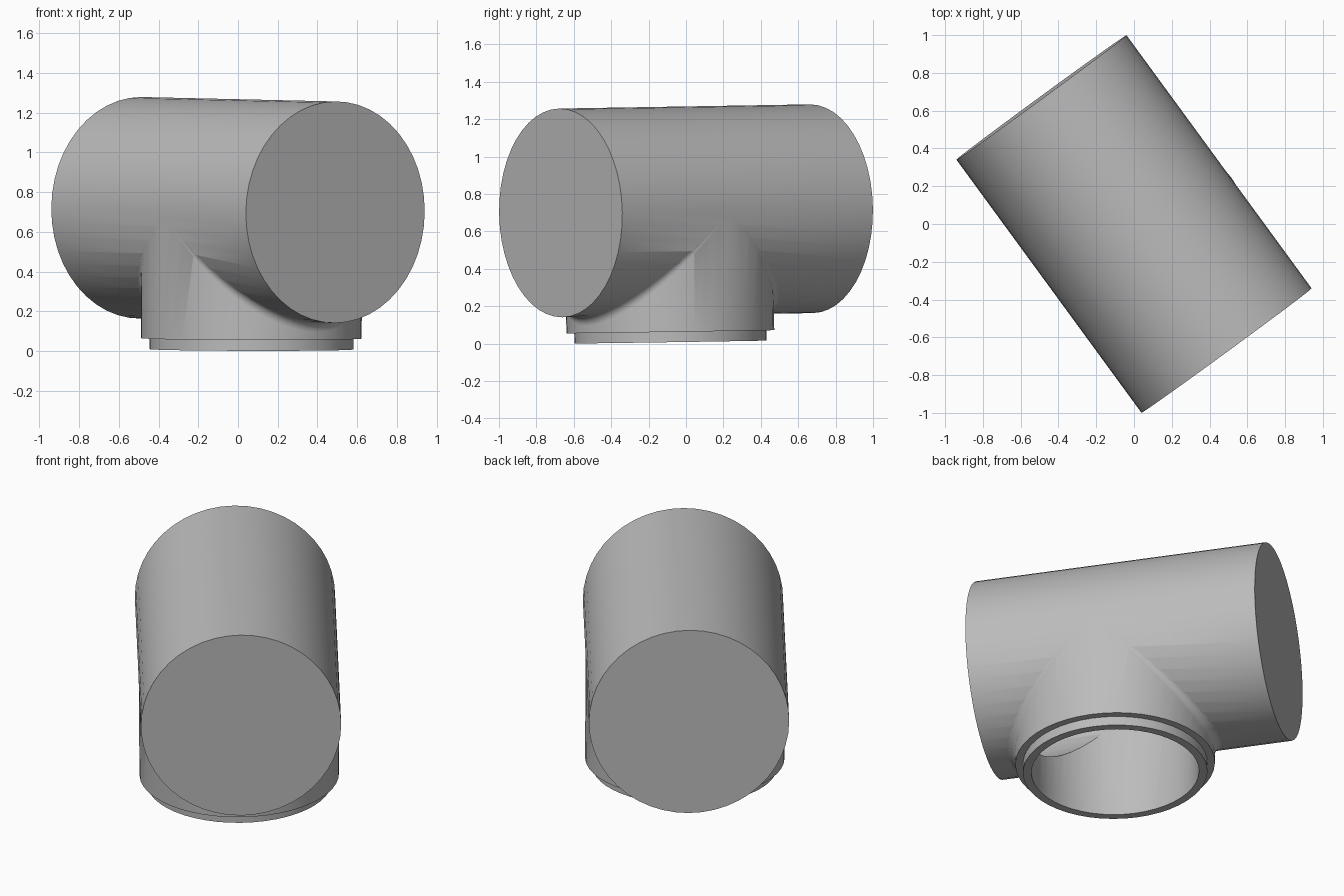
import bpy, bmesh, math
from mathutils import Matrix, Vector

cube = bpy.data.objects.get("Cube")
if cube:
    bpy.data.objects.remove(cube, do_unlink=True)

SIDES = 48
RUN_R, BRANCH_R, LIP_R, BORE_R = 0.558, 0.556, 0.514, 0.469
HALF_RUN, BRANCH_X = 0.83, 0.116
FILLET = 0.045

grey = bpy.data.materials.new("pipe grey")
grey.use_nodes = True
grey.diffuse_color = (0.5, 0.5, 0.5, 1)
grey.node_tree.nodes["Principled BSDF"].inputs["Base Color"].default_value = (0.5, 0.5, 0.5, 1)

# Local frame of the fitting: X along the run, Z opposite to the branch
up = Vector((0.0019, -0.0153, 1)).normalized()
along = Vector((0.59, -0.807, 0))
along = (along - up * along.dot(up)).normalized()
side = up.cross(along)
frame = Matrix((along, side, up)).transposed().to_4x4()
frame.translation = (0, 0, 0.71)

run_axis = Matrix.Rotation(math.pi / 2, 4, "Y")
branch_axis = Matrix.Translation((BRANCH_X, 0, 0))


def add_object(name, bm):
    bmesh.ops.recalc_face_normals(bm, faces=bm.faces)
    mesh = bpy.data.meshes.new(name)
    bm.to_mesh(mesh)
    bm.free()
    mesh.materials.append(grey)
    obj = bpy.data.objects.new(name, mesh)
    bpy.context.collection.objects.link(obj)
    obj.matrix_world = frame
    return obj


def lathe(name, profile, axis):
    """Closed solid turned from (radius, height) points."""
    bm = bmesh.new()
    rings = []
    for r, z in profile:
        angles = [math.tau * i / SIDES for i in range(SIDES)]
        rings.append([bm.verts.new(axis @ Vector((r * math.cos(a), r * math.sin(a), z))) for a in angles])
    for low, high in zip(rings, rings[1:]):
        for i in range(SIDES):
            j = (i + 1) % SIDES
            bm.faces.new((low[i], low[j], high[j], high[i]))
    bm.faces.new(rings[0])
    bm.faces.new(rings[-1])
    return add_object(name, bm)


def select_only(obj):
    bpy.ops.object.select_all(action="DESELECT")
    obj.select_set(True)
    bpy.context.view_layer.objects.active = obj


def combine(target, tool, operation):
    mod = target.modifiers.new(operation.lower(), "BOOLEAN")
    mod.operation, mod.object, mod.solver = operation, tool, "EXACT"
    select_only(target)
    bpy.ops.object.modifier_apply(modifier=mod.name)
    bpy.data.objects.remove(tool, do_unlink=True)


# Outer body: run pipe with a stepped branch collar
body = lathe("tee_body", [(RUN_R, -HALF_RUN), (RUN_R, HALF_RUN)], run_axis)
collar = lathe("branch_collar", [(LIP_R, -0.70), (LIP_R, -0.645), (BRANCH_R, -0.645), (BRANCH_R, 0)], branch_axis)
combine(body, collar, "UNION")

# Hollow inside, open only at the branch
cavity_half = HALF_RUN - 0.05
cavity = lathe("run_cavity", [(BORE_R, -cavity_half), (BORE_R, cavity_half)], run_axis)
bore = lathe("branch_bore", [(BORE_R - 0.002, -0.8), (BORE_R - 0.002, 0)], branch_axis)
combine(cavity, bore, "UNION")
combine(body, cavity, "DIFFERENCE")

# Rolling-ball fillet along the seam between run and branch
bm = bmesh.new()
R, STEPS = 0.557, 6
for direction in (1, -1):
    previous = None
    for i in range(SIDES + 1):
        a = math.pi * (i / SIDES - 0.5) * 0.98
        c, s = math.cos(a), math.sin(a)
        run_normal, branch_normal = Vector((0, s, -c)), Vector((c, s, 0))
        centre = (R + FILLET) * Vector((c, s, -c))
        row = []
        for k in range(STEPS + 1):
            p = centre - FILLET * run_normal.lerp(branch_normal, k / STEPS).normalized()
            row.append(bm.verts.new((BRANCH_X + direction * p.x, p.y, p.z)))
        if previous:
            for k in range(STEPS):
                quad = (previous[k], previous[k + 1], row[k + 1], row[k])
                bm.faces.new(quad)
        previous = row
fillet = add_object("seam_fillet", bm)
# Make the fillet strips face away from the pipe
for face in fillet.data.polygons:
    outward = face.center - Vector((BRANCH_X, 0, 0))
    if face.normal.dot(outward) < 0:
        face.flip()
fillet.data.update()

for obj in (body, fillet):
    select_only(obj)
    bpy.ops.object.shade_smooth_by_angle(angle=math.radians(30))
